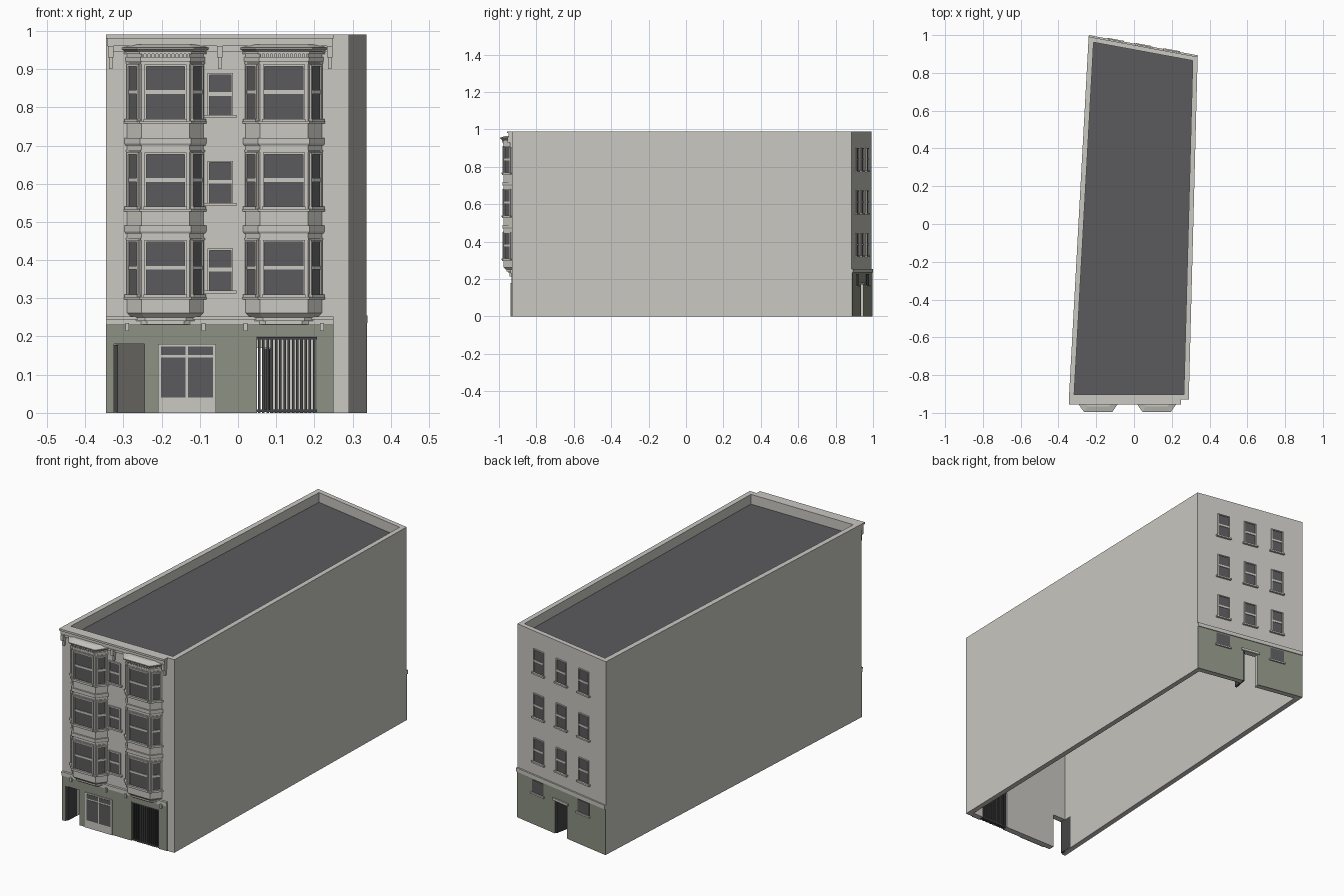
import bpy, bmesh
from mathutils import Vector, Matrix

cube = bpy.data.objects.get("Cube")
if cube:
    bpy.data.objects.remove(cube, do_unlink=True)


def material(name, rgb):
    m = bpy.data.materials.new(name)
    m.use_nodes = True
    col = (*rgb, 1)
    m.diffuse_color = col
    m.node_tree.nodes["Principled BSDF"].inputs["Base Color"].default_value = col
    return m


STONE = material("pale stone", (0.59, 0.58, 0.54))
GREEN = material("sage green", (0.27, 0.29, 0.23))
DARK = material("dark glass and roofing", (0.105, 0.105, 0.11))
IRON = material("dark iron", (0.06, 0.06, 0.06))


def frame(a, b):
    """Wall frame: u runs from a to b, d points outward, z is up."""
    u = (Vector(b) - Vector(a)).normalized()
    return Matrix(((u.x, u.y, 0, a[0]), (u.y, -u.x, 0, a[1]), (0, 0, 1, 0), (0, 0, 0, 1)))


def prism(pts, z0, z1, top=None):
    """Closed prism, optionally tapering to another outline."""
    return pts, z0, z1, top or pts


def box(u0, u1, d0, d1, z0, z1):
    return prism([(u0, d0), (u1, d0), (u1, d1), (u0, d1)], z0, z1)


def make(name, mat, solids, M=Matrix()):
    bm = bmesh.new()
    for low, z0, z1, high in solids:
        v0 = [bm.verts.new(M @ Vector((*p, z0))) for p in low]
        v1 = [bm.verts.new(M @ Vector((*p, z1))) for p in high]
        bm.faces.new(v0)
        bm.faces.new(v1)
        for i in range(len(v0)):
            j = (i + 1) % len(v0)
            bm.faces.new((v0[i], v0[j], v1[j], v1[i]))
    bmesh.ops.recalc_face_normals(bm, faces=bm.faces)
    me = bpy.data.meshes.new(name)
    bm.to_mesh(me)
    bm.free()
    me.materials.append(mat)
    ob = bpy.data.objects.new(name, me)
    bpy.context.collection.objects.link(ob)
    return ob


def cut(ob, solids, M):
    """Cut openings through a wall and discard the cutter."""
    cutter = make("opening_cutter", ob.data.materials[0], solids, M)
    cutter.hide_render = True
    mod = ob.modifiers.new("openings", "BOOLEAN")
    mod.operation, mod.object, mod.solver = "DIFFERENCE", cutter, "EXACT"
    bpy.context.view_layer.update()
    dg = bpy.context.evaluated_depsgraph_get()
    me = bpy.data.meshes.new_from_object(ob.evaluated_get(dg))
    ob.modifiers.clear()
    ob.data = me
    bpy.data.objects.remove(cutter, do_unlink=True)


def window(name, M, u0, u1, z0, z1, mid, trim=0.006, sill=0.008):
    """Sash window: glass plate, surround, meeting rail and sill."""
    make(name + "_glass", DARK, [box(u0, u1, 0, 0.002, z0, z1)], M)
    t, out = trim, 0.007
    make(name + "_frame", STONE, [
        box(u0 - t, u0, 0, out, z0, z1), box(u1, u1 + t, 0, out, z0, z1),
        box(u0 - t, u1 + t, 0, out, z1, z1 + t), box(u0, u1, 0, 0.005, mid - 0.005, mid + 0.005),
        box(u0 - t - sill, u1 + t + sill, 0, 0.012, z0 - 0.008, z0)], M)


# Footprint: outer and inner corners
TOP, ROOF, BELT = 0.99, 0.94, 0.235
outer = [(-0.345, -0.93), (0.29, -0.93), (0.337, 0.885), (-0.24, 0.992)]
inner = [(-0.317, -0.903), (0.264, -0.903), (0.311, 0.865), (-0.214, 0.962)]
F = frame((0, -0.93), (1, -0.93))
B = frame(outer[2], outer[3])
BL = (Vector(outer[3]) - Vector(outer[2])).length

# Hollow shell and roof
walls = []
for i, name in enumerate(("front", "right", "back", "left")):
    j = (i + 1) % 4
    ring = [outer[i], outer[j], inner[j], inner[i]]
    walls.append(make(name + "_wall", STONE, [prism(ring, 0, TOP)]))
make("roof", DARK, [prism(inner, ROOF - 0.01, ROOF)])

# Ground floor facing with openings
front_facing = make("front_ground_facing", GREEN, [box(-0.345, 0.25, 0, 0.004, 0, BELT)], F)
back_facing = make("back_ground_facing", GREEN, [box(0, BL, 0, 0.004, 0, BELT)], B)
front_holes = [box(-0.325, -0.245, -0.06, 0.06, -0.1, 0.18),
               box(0.05, 0.205, -0.06, 0.06, -0.1, 0.2)]
bd0, bd1 = 0.43 * BL, 0.57 * BL
back_holes = [box(bd0, bd1, -0.06, 0.06, -0.1, 0.17)]
for ob in (walls[0], front_facing):
    cut(ob, front_holes, F)
for ob in (walls[2], back_facing):
    cut(ob, back_holes, B)

# Open door leaves
make("front_door", IRON, [box(-0.325, -0.314, -0.075, 0, 0.003, 0.178)], F)
make("back_door", IRON, [box(bd0, bd0 + 0.01, -0.075, 0, 0.003, 0.168)], B)
make("back_door_lintel", STONE, [box(bd0 - 0.008, bd1 + 0.008, 0, 0.01, 0.17, 0.182)], B)

# Barred gate
n = 14
step = 0.155 / n
bars = [box(0.05 + (k + 0.2) * step, 0.05 + (k + 0.8) * step, -0.02, 0, 0, 0.195) for k in range(n)]
bars += [box(0.05, 0.205, -0.02, 0, z, z + 0.007) for z in (0.002, 0.192)]
make("gate", IRON, bars, F)

# Shop window
make("shop_front", STONE, [box(-0.21, -0.057, 0.004, 0.008, 0, 0.18)], F)
make("shop_glass", DARK, [box(u, u + 0.065, 0.008, 0.0095, z0, z1)
                          for u in (-0.202, -0.131) for z0, z1 in ((0.04, 0.145), (0.152, 0.174))], F)

# Belt courses
make("front_belt", STONE, [box(-0.345, 0.25, 0, 0.008, 0.23, 0.252),
                           box(-0.345, 0.25, 0, 0.012, 0.245, 0.252)], F)
make("back_belt", STONE, [box(0, BL, 0, 0.008, BELT, 0.255)], B)

# Back windows
for c in (0.245, 0.5, 0.755):
    for r in range(3):
        z = 0.325 + 0.228 * r
        window("back_window", B, c * BL - 0.028, c * BL + 0.028, z, z + 0.115, z + 0.06, 0.005)
for c in (0.24, 0.755):
    make("back_low_window", DARK, [box(c * BL - 0.038, c * BL + 0.038, 0.004, 0.006, 0.165, 0.228)], B)
    make("back_low_sill", STONE, [box(c * BL - 0.044, c * BL + 0.044, 0.004, 0.012, 0.157, 0.165)], B)

# Centre windows on the front
for r in range(3):
    z = 0.32 + 0.23 * r
    window("centre_window", F, -0.075, -0.018, z, z + 0.105, z + 0.055, 0.005, 0.009)

# Main cornice with brackets
make("cornice", STONE, [box(-0.34, 0.245, 0, 0.01, 0.945, 0.96), box(-0.343, 0.248, 0, 0.018, 0.96, 0.98),
                        box(-0.345, 0.25, 0, 0.026, 0.98, TOP)], F)
make("cornice_brackets", STONE, [s for x in (-0.333, -0.048, 0.24) for s in (
    box(x - 0.005, x + 0.005, 0, 0.012, 0.9, 0.93),
    box(x - 0.007, x + 0.007, 0, 0.024, 0.93, 0.96))], F)


# Bay windows
def bay_outline(c, g=0.0):
    hw, fw, d = 0.1 + g, 0.063 + 0.6 * g, 0.045 + g
    return [(c - hw, 0), (c - fw, d), (c + fw, d), (c + hw, 0)]


for side, c in (("right", -0.19), ("left", 0.12)):
    name = side + "_bay"
    o = lambda g=0.0: bay_outline(c, g)
    make(name + "_body", STONE, [prism(o(), 0.262, 0.95)], F)
    make(name + "_base", STONE, [prism(o(-0.025), 0.232, 0.24), prism(o(-0.015), 0.24, 0.25),
                                 prism(o(-0.012), 0.25, 0.262, o())], F)
    make(name + "_cap", STONE, [prism(o(0.004), 0.92, 0.932), prism(o(0.008), 0.94, 0.946),
                                prism(o(0.012), 0.946, 0.952, o(0.02)),
                                prism(o(0.02), 0.952, 0.956), prism(o(0.02), 0.956, 0.965, o(-0.01))], F)
    make(name + "_dentils", STONE, [box(c - 0.061 + k * 0.0105, c - 0.056 + k * 0.0105, 0.04, 0.053, 0.93, 0.941)
                                    for k in range(12)], F)
    make(name + "_brackets", STONE, [box(c + s * 0.1 - 0.005, c + s * 0.1 + 0.005, 0, 0.014, 0.214, 0.235)
                                     for s in (-1, 1)], F)
    bands = []
    for r in range(3):
        z = 0.3 + 0.23 * r
        bands.append(prism(o(0.008), z - 0.003, z + 0.004))
        bands.append(prism(o(0.003), z + 0.153, z + 0.158))
        if r < 2:
            bands.append(prism(o(0.004), z + 0.17, z + 0.175, o(0.007)))
            bands.append(prism(o(0.007), z + 0.175, z + 0.19))
    make(name + "_bands", STONE, bands, F)
    # Glazing on the three faces
    pts = [(F @ Vector((*p, 0))).to_2d() for p in o()]
    for k in range(3):
        M = frame(pts[k], pts[k + 1])
        length = (pts[k + 1] - pts[k]).length
        m = 0.013 if k == 1 else 0.011
        for r in range(3):
            z = 0.31 + 0.23 * r
            window(name + "_window", M, m, length - m, z, z + 0.137, z + 0.07, 0.005, 0.002)
